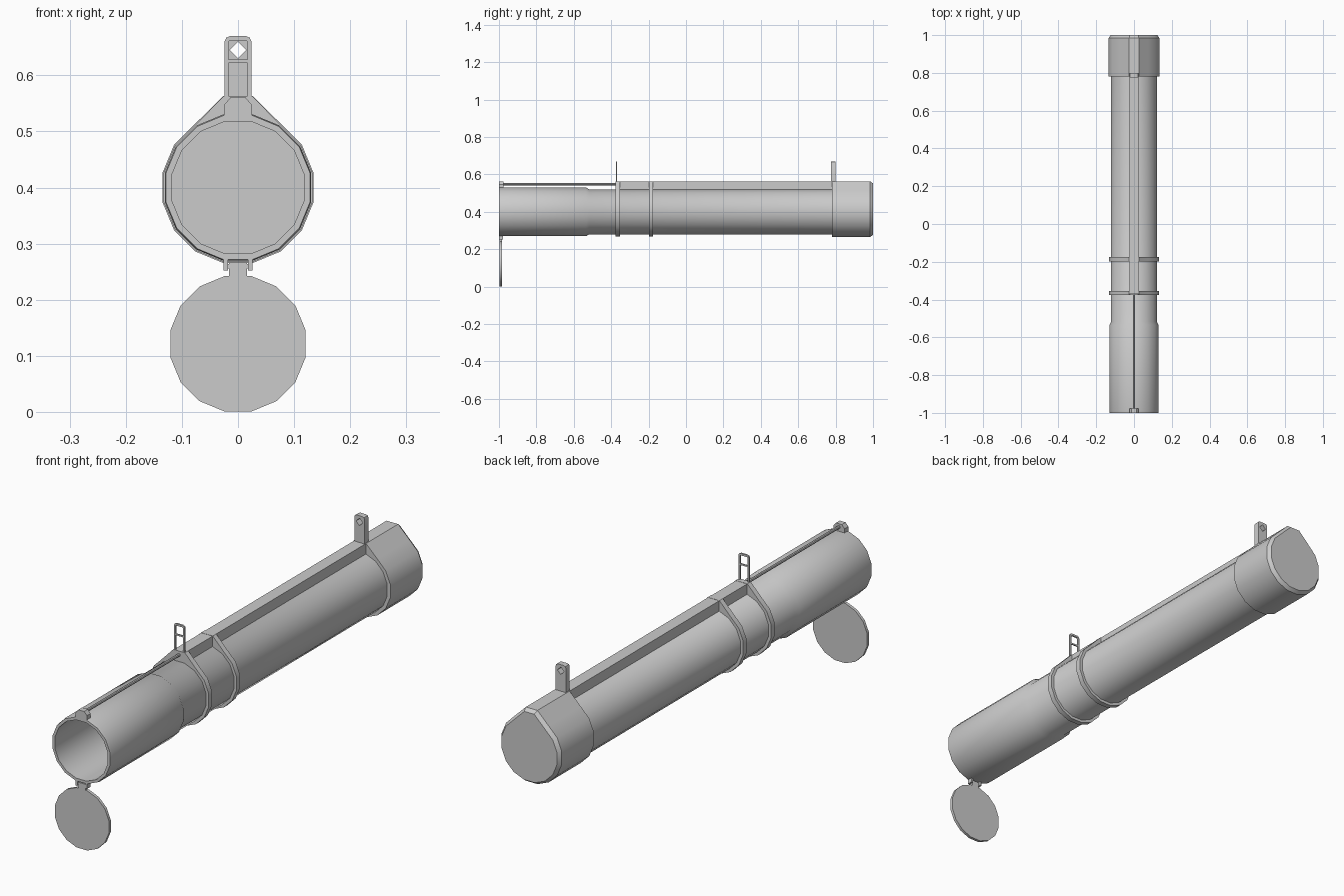
import bpy, bmesh, math

if "Cube" in bpy.data.objects:
    bpy.data.objects.remove(bpy.data.objects["Cube"])

CZ = 0.40   # height of the tube axis
N = 16      # sides of every round part


def ring(r, cz=CZ):
    return [(r * math.cos((i + 0.5) * 2 * math.pi / N),
             cz + r * math.sin((i + 0.5) * 2 * math.pi / N)) for i in range(N)]


def teardrop(r, top=0.563, half=0.026):
    """Round section whose two top corners are pulled up to meet the rail."""
    pts = ring(r)
    pts[3], pts[4] = (half, top), (-half, top)
    return pts


def loft(name, sections, cap_start=True, cap_end=True, closed=False):
    """Skin a list of (xz points, y) sections along y."""
    bm = bmesh.new()
    loops = [[bm.verts.new((x, y, z)) for x, z in pts] for pts, y in sections]
    pairs = list(zip(loops, loops[1:]))
    if closed:
        pairs.append((loops[-1], loops[0]))
    for a, b in pairs:
        n = len(a)
        for i in range(n):
            j = (i + 1) % n
            bm.faces.new((a[i], a[j], b[j], b[i]))
    if cap_start and not closed:
        bm.faces.new(loops[0])
    if cap_end and not closed:
        bm.faces.new(loops[-1])
    bmesh.ops.recalc_face_normals(bm, faces=bm.faces)
    me = bpy.data.meshes.new(name)
    bm.to_mesh(me)
    bm.free()
    ob = bpy.data.objects.new(name, me)
    bpy.context.collection.objects.link(ob)
    bpy.ops.object.select_all(action='DESELECT')
    ob.select_set(True)
    bpy.context.view_layer.objects.active = ob
    bpy.ops.object.shade_smooth_by_angle(angle=math.radians(30))
    return ob


def prism(name, pts, y0, y1):
    return loft(name, [(pts, y0), (pts, y1)])


def box(name, x0, x1, y0, y1, z0, z1):
    return prism(name, [(x0, z0), (x1, z0), (x1, z1), (x0, z1)], y0, y1)


def frame(name, outer, inner, y0, y1):
    """Flat plate with a hole; both outlines have the same point count."""
    return loft(name, [(inner, y0), (outer, y0), (outer, y1), (inner, y1)], closed=True)


# Hollow tube: bore, muzzle sleeve, step down, main barrel
loft("barrel", [(ring(0.120), 0.975), (ring(0.120), -1.0), (ring(0.131), -1.0),
                (ring(0.133), -0.99), (ring(0.133), -0.535), (ring(0.123), -0.518),
                (ring(0.123), 0.980)])

# Two clamp bands
for name, y in (("front_band", -0.365), ("middle_band", -0.187)):
    frame(name, teardrop(0.135), ring(0.1215), y - 0.011, y + 0.011)

# Rear cap with chamfered end
loft("rear_cap", [(ring(0.1215), 0.78), (teardrop(0.137), 0.78), (teardrop(0.137), 0.985),
                  (teardrop(0.126, 0.552, 0.022), 1.0)], cap_start=False)

# Top rail
box("top_rail", -0.025, 0.025, -0.365, 0.79, 0.5195, 0.562)

# Extension rod and its muzzle bracket
prism("rod", [(0.006 * math.cos(a * math.pi / 4), 0.548 + 0.006 * math.sin(a * math.pi / 4))
              for a in range(8)], -0.995, -0.36)
prism("rod_bracket", [(-0.025, 0.525), (0.025, 0.525), (0.025, 0.547), (0.013, 0.561),
                      (-0.013, 0.561), (-0.025, 0.547)], -1.0, -0.976)


# Sights
def arch(w, z0, z1, c):
    return [(-w, z0), (w, z0), (w, z1 - c), (w - c * 0.3, z1 - c * 0.3), (w - c, z1),
            (-w + c, z1), (-w + c * 0.3, z1 - c * 0.3), (-w, z1 - c)]


frame("front_sight", arch(0.024, 0.555, 0.670, 0.010), arch(0.017, 0.561, 0.662, 0.004),
      -0.375, -0.368)
box("front_sight_bar", -0.018, 0.018, -0.374, -0.369, 0.622, 0.628)
diamond = [(-0.0075, 0.6375), (0.0, 0.630), (0.015, 0.645), (0.0115, 0.6485), (0.0, 0.660),
           (-0.004, 0.656), (-0.0115, 0.6485), (-0.015, 0.645)]
frame("rear_sight", arch(0.023, 0.555, 0.670, 0.010), diamond, 0.775, 0.799)

# Hanging muzzle lid, tab and hinge lugs
prism("muzzle_lid", ring(0.123, 0.1215), -0.996, -0.984)
box("lid_tab", -0.016, 0.016, -0.996, -0.984, 0.238, 0.266)
prism("hinge_pin", [(-0.024, 0.256), (0.024, 0.256), (0.024, 0.264), (-0.024, 0.264)],
      -0.994, -0.986)
for side, s in (("left", -1), ("right", 1)):
    box("hinge_lug_" + side, s * 0.022 - 0.004, s * 0.022 + 0.004, -1.0, -0.978, 0.252, 0.274)
